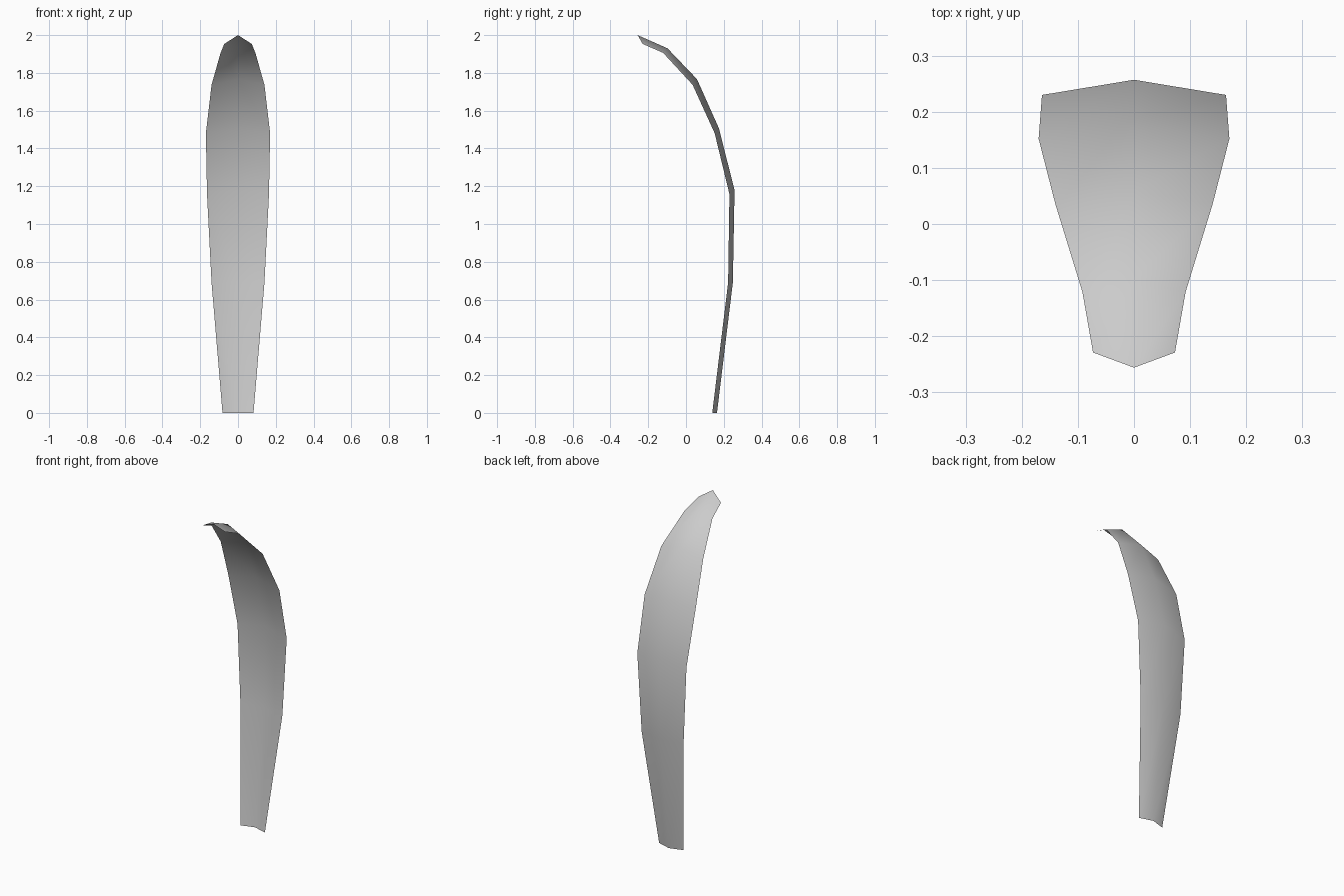
import bpy, bmesh

if "Cube" in bpy.data.objects:
    bpy.data.objects.remove(bpy.data.objects["Cube"])

# Stations along the leaf: (rib y, rib z, edge half-width, edge y, edge z)
stations = [
    (0.164, 0.0, 0.082, 0.139, 0.0),
    (0.248, 0.69, 0.140, 0.223, 0.69),
    (0.257, 1.18, 0.164, 0.230, 1.158),
    (0.174, 1.507, 0.170, 0.152, 1.48),
    (0.058, 1.767, 0.140, 0.035, 1.737),
    (-0.098, 1.93, 0.092, -0.121, 1.906),
    (-0.256, 2.0, 0.073, -0.229, 1.953),
]

# Curved leaf blade: a single sheet folded slightly along its central rib
bm = bmesh.new()
rows = []
for ry, rz, w, ey, ez in stations:
    rows.append([bm.verts.new(p) for p in ((-w, ey, ez), (0, ry, rz), (w, ey, ez))])
for a, b in zip(rows, rows[1:]):
    for i in range(2):
        f = bm.faces.new((a[i + 1], a[i], b[i], b[i + 1]))
        f.smooth = True

mesh = bpy.data.meshes.new("leaf_blade")
bm.to_mesh(mesh)
bm.free()
leaf = bpy.data.objects.new("leaf_blade", mesh)
bpy.context.collection.objects.link(leaf)
